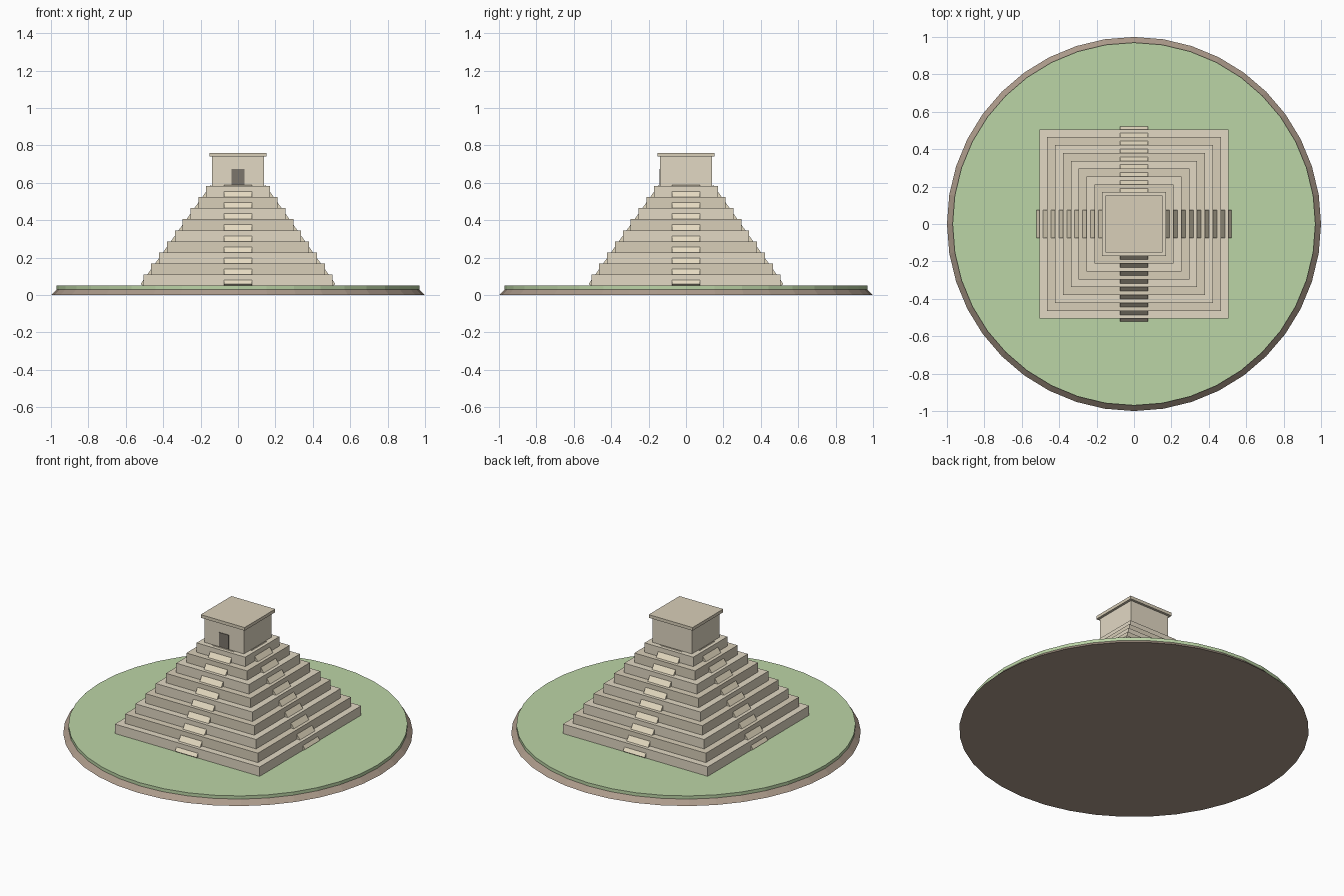
import bpy, math
from mathutils import Vector

if "Cube" in bpy.data.objects:
    bpy.data.objects.remove(bpy.data.objects["Cube"])


def material(name, rgb):
    m = bpy.data.materials.new(name)
    m.diffuse_color = (*rgb, 1)
    m.use_nodes = True
    m.node_tree.nodes["Principled BSDF"].inputs["Base Color"].default_value = m.diffuse_color
    return m


LIGHT = material("light_stone", (0.76, 0.69, 0.55))
DARK = material("dark_stone", (0.69, 0.62, 0.48))
STAIR = material("stair_stone", (0.78, 0.70, 0.53))
GRASS = material("grass", (0.50, 0.66, 0.38))
SOIL = material("soil", (0.42, 0.33, 0.26))
SHADOW = material("doorway_dark", (0.20, 0.18, 0.15))


def finish(name, mat):
    o = bpy.context.object
    o.name = name
    o.data.materials.append(mat)
    return o


def box(name, mat, half_x, half_y, z0, z1, y=0):
    bpy.ops.mesh.primitive_cube_add(size=2, location=(0, y, (z0 + z1) / 2))
    o = finish(name, mat)
    o.scale = (half_x, half_y, (z1 - z0) / 2)
    return o


def disc(name, mat, r0, r1, z0, z1):
    bpy.ops.mesh.primitive_cone_add(vertices=40, radius1=r0, radius2=r1,
                                    depth=z1 - z0, location=(0, 0, (z0 + z1) / 2))
    return finish(name, mat)


# Round ground plate
disc("soil_base", SOIL, 1.0, 0.97, 0, 0.03)
disc("grass_top", GRASS, 0.97, 0.97, 0.03, 0.05)

# Nine stepped tiers in alternating stone
BASE, RISE, RUN, TIERS = 0.05, 0.0593, 0.042, 9
for i in range(TIERS):
    h = 0.506 - RUN * i
    box(f"tier_{i + 1}", DARK if i % 2 else LIGHT, h, h,
        BASE + RISE * i, BASE + RISE * (i + 1))
top = BASE + RISE * TIERS

# Temple on the summit
box("temple_wall", LIGHT, 0.138, 0.138, top, 0.74)
box("temple_roof", DARK, 0.153, 0.153, 0.74, 0.76)
box("doorway", SHADOW, 0.034, 0.01, top + 0.003, 0.675, y=-0.132)

# Sloped stair ramp on each side, half sunk into the tiers
low, high, thick = Vector((0.521, 0.059)), Vector((0.146, 0.588)), 0.04
slope = high - low
tilt = math.atan2(slope.y, -slope.x)
normal = Vector((math.sin(tilt), math.cos(tilt)))
mid = (low + high) / 2 - normal * thick / 2
for k, side in enumerate(("right", "back", "left", "front")):
    a = k * math.pi / 2
    bpy.ops.mesh.primitive_cube_add(
        size=1, location=(mid.x * math.cos(a), mid.x * math.sin(a), mid.y),
        rotation=(0, tilt, a))
    o = finish(f"stair_ramp_{side}", STAIR)
    o.scale = (slope.length, 0.15, thick)
